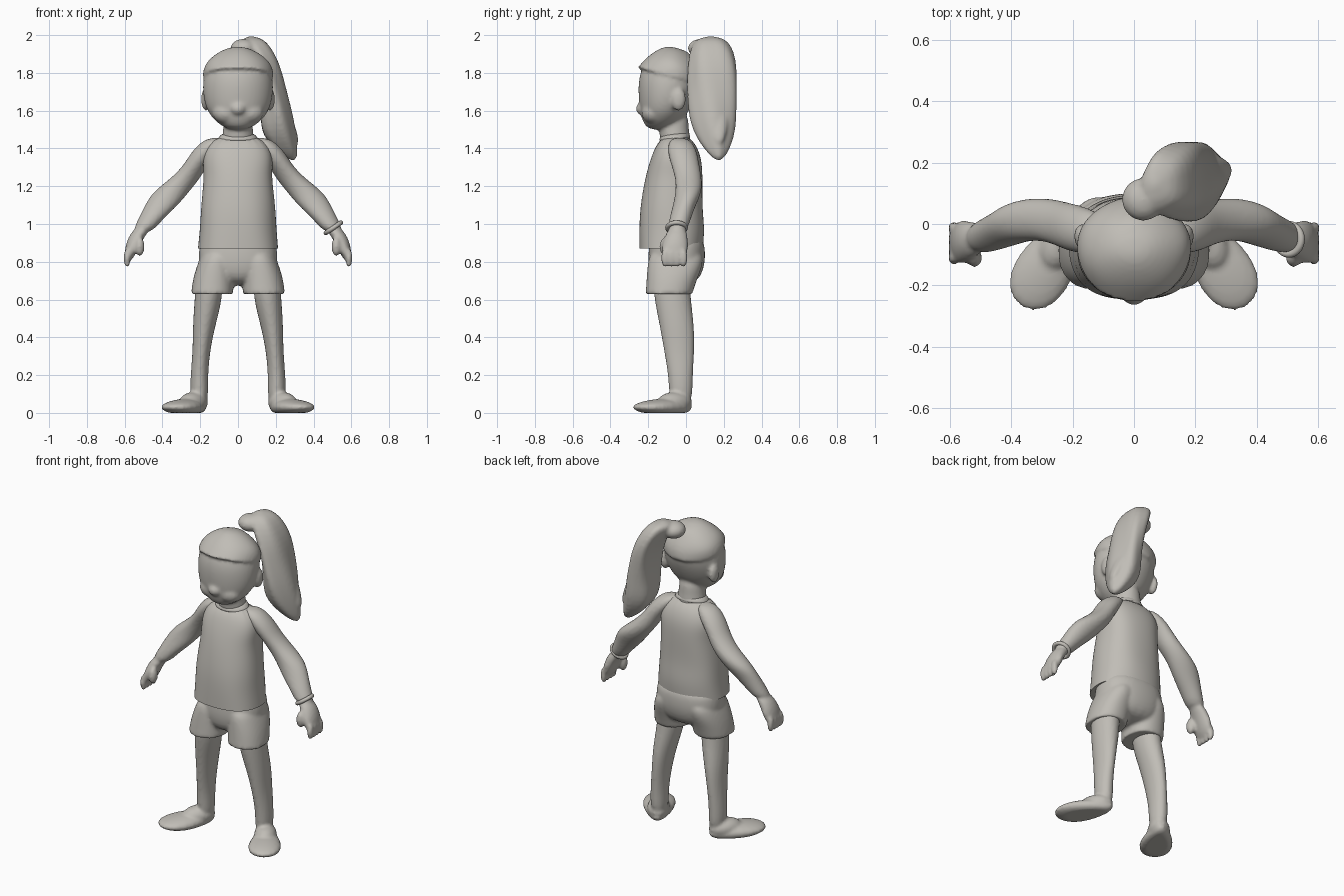
import bpy, bmesh, math
from mathutils import Matrix, Vector

if "Cube" in bpy.data.objects:
    bpy.data.objects.remove(bpy.data.objects["Cube"], do_unlink=True)

# One clay colour for the whole figure
COLOUR = (.53, .51, .47, 1)
clay = bpy.data.materials.new("warm grey clay")
clay.use_nodes = True
clay.diffuse_color = COLOUR
clay.node_tree.nodes["Principled BSDF"].inputs["Base Color"].default_value = COLOUR

SIDES = {"left": 1, "right": -1}
SEGMENTS = 20


def finish(name, bm, side, subdivide):
    """Mirror the mesh when side is negative and add it to the scene, smooth shaded."""
    bmesh.ops.scale(bm, vec=(side, 1, 1), verts=bm.verts)
    bmesh.ops.recalc_face_normals(bm, faces=bm.faces)
    for face in bm.faces:
        face.smooth = True
    mesh = bpy.data.meshes.new(name)
    bm.to_mesh(mesh)
    bm.free()
    mesh.materials.append(clay)
    part = bpy.data.objects.new(name, mesh)
    bpy.context.collection.objects.link(part)
    if subdivide:
        modifier = part.modifiers.new("smooth", 'SUBSURF')
        modifier.levels = modifier.render_levels = 2
    return part


def column(name, bottom, top, outer, front, back, inner=None, side=1,
           hem=False, square=1, tilt=0, ripple=0):
    """Stack evenly spaced rounded slices between the outlines; hem keeps the lower rim crisp."""
    inner = inner or [-x for x in outer]
    bm = bmesh.new()
    crease = bm.edges.layers.float.new("crease_edge")
    rings = []
    for i, (x_out, x_in, y_front, y_back) in enumerate(zip(outer, inner, front, back)):
        z = bottom + (top - bottom) * i / (len(outer) - 1)
        centre = Vector(((x_out + x_in) / 2, (y_front + y_back) / 2, z))
        ring = []
        for k in range(SEGMENTS):
            angle = math.tau * k / SEGMENTS
            c, s = math.cos(angle), math.sin(angle)
            wave = 1 + ripple * math.sin(5 * angle + i)
            dx = math.copysign(abs(c) ** square, c) * (x_out - x_in) / 2 * wave
            dy = math.copysign(abs(s) ** square, s) * (y_back - y_front) / 2 * wave
            ring.append(bm.verts.new(centre + Vector((dx, dy, tilt * dy))))
        rings.append(ring)
    for low, high in zip(rings, rings[1:]):
        for k in range(SEGMENTS):
            bm.faces.new((low[k - 1], low[k], high[k], high[k - 1]))
    base = bm.faces.new(rings[0])
    bm.faces.new(rings[-1])
    if hem:
        for edge in base.edges:
            edge[crease] = 1
            edge.smooth = False
    return finish(name, bm, side, True)


def blob(name, centre, size, side=1, turn=0, taper=0, slope=0):
    """Ellipsoid standing on or above the ground; taper widens and slope lowers its front end."""
    bm = bmesh.new()
    bmesh.ops.create_uvsphere(bm, u_segments=SEGMENTS, v_segments=SEGMENTS, radius=1)
    rotation = Matrix.Rotation(turn, 3, 'Z')
    for v in bm.verts:
        ahead = -v.co.y
        local = Vector((v.co.x * size[0] * (1 + taper * ahead), v.co.y * size[1],
                        v.co.z * size[2] * (1 - slope * ahead)))
        v.co = rotation @ local + Vector(centre)
        v.co.z = max(v.co.z, 0)
    return finish(name, bm, side, False)


def fuse(name, parts, relax=4):
    """Melt overlapping parts into one sculpted skin."""
    bpy.ops.object.select_all(action='DESELECT')
    for part in parts:
        part.select_set(True)
    bpy.context.view_layer.objects.active = parts[0]
    bpy.ops.object.convert(target='MESH')
    bpy.ops.object.join()
    skin = bpy.context.object
    skin.name = name
    remesh = skin.modifiers.new("remesh", 'REMESH')
    remesh.mode = 'VOXEL'
    remesh.voxel_size = .01
    remesh.use_smooth_shade = True
    soften = skin.modifiers.new("soften", 'SMOOTH')
    soften.iterations = relax


# Head with face, neck, ears and a hair cap whose rim forms the hairline
head = [
    column("skull", 1.495, 1.93,
           outer=(.06, .15, .18, .19, .185, .155, .05),
           front=(-.21, -.24, -.25, -.255, -.25, -.22, -.1),
           back=(-.08, 0, .04, .07, .08, .06, 0)),
    column("neck", 1.4, 1.6, outer=(.1, .075, .08), front=(-.14, -.14, -.16),
           back=(.04, .01, .02)),
    column("hair_cap", 1.785, 1.935, outer=(.19, .185, .14, .05),
           front=(-.26, -.22, -.17, -.1), back=(.09, .09, .06, 0),
           tilt=-.25, hem=True, ripple=.015),
    blob("nose", (0, -.23, 1.61), (.04, .035, .035))]
for side in SIDES.values():
    head.append(blob("cheek", (.06, -.175, 1.59), (.075, .06, .06), side))
    head.append(blob("ear", (.17, -.04, 1.66), (.025, .04, .06), side))
fuse("head", head)

# Side ponytail with its gathered root and a loose lock
fuse("ponytail", [
    column("tail", 1.33, 2,
           outer=(.32, .31, .285, .25, .22, .14),
           inner=(.27, .11, .12, .11, .07, -.01),
           front=(.15, .04, .01, .01, .01, .04),
           back=(.2, .26, .27, .275, .275, .22), ripple=.07),
    column("lock", 1.42, 1.65, outer=(.33, .3, .25), inner=(.3, .22, .2),
           front=(.15, .12, .12), back=(.2, .23, .22)),
    blob("root", (.03, .08, 1.93), (.07, .07, .05))])

# Sleeveless shirt with a low collar
column("shirt", .87, 1.475,
       outer=(.215, .205, .2, .19, .18, .195, .12),
       front=(-.25, -.25, -.245, -.23, -.21, -.18, -.13),
       back=(.09, .1, .09, .09, .09, .08, .02), hem=True, square=.85, ripple=.01)
column("collar", 1.44, 1.485, outer=(.12, .1, .08), front=(-.15, -.14, -.13),
       back=(.03, .02, .01), tilt=.1)

# Shorts: seat and wide leg openings
shorts = [column("seat", .67, .95, outer=(.13, .215, .21, .195),
                 front=(-.17, -.205, -.2, -.19), back=(.05, .1, .105, .09), square=.85)]
for side in SIDES.values():
    shorts.append(column("leg_opening", .63, .87, side=side,
                         outer=(.25, .24, .215, .18), inner=(.025, .02, .02, .02),
                         front=(-.215, -.21, -.205, -.19), back=(.035, .06, .095, .09),
                         hem=True, square=.9))
fuse("shorts", shorts)

for tag, side in SIDES.items():
    # Bare leg and a foot turned outwards
    fuse(tag + "_leg", [
        column("shin_and_thigh", .03, .75, side=side,
               outer=(.25, .255, .24, .24, .23, .22),
               inner=(.155, .16, .15, .12, .08, .08),
               front=(-.09, -.09, -.115, -.14, -.17, -.18),
               back=(.035, .035, .045, .045, .025, .02)),
        blob("sole", (.275, -.12, .03), (.09, .175, .045), side,
             turn=.55, taper=.35, slope=.15),
        blob("instep", (.235, -.06, .055), (.065, .1, .055), side, turn=.55)], relax=2)

    # Arm and hand with fingers and thumb
    arm = [
        column("sleeve_to_wrist", .95, 1.46, side=side,
               outer=(.565, .53, .495, .455, .355, .285, .245, .17),
               inner=(.46, .4, .32, .26, .2, .16, .1, .05),
               front=(-.1, -.09, -.07, -.055, -.055, -.08, -.1, -.09),
               back=(0, .025, .05, .085, .085, .07, .06, .02)),
        column("palm", .8, .99, side=side,
               outer=(.605, .6, .585, .54), inner=(.565, .53, .5, .45),
               front=(-.12, -.135, -.115, -.09), back=(-.01, .015, .01, 0)),
        blob("thumb", (.52, -.11, .88), (.025, .03, .05), side)]
    for i in range(4):
        arm.append(blob("finger", (.587, -.11 + i * .032, .82), (.018, .022, .05), side))
    fuse(tag + "_arm", arm, relax=2)

# Bracelet on one wrist
bpy.ops.mesh.primitive_torus_add(location=(.505, -.05, .98), rotation=(0, -.6, 0),
                                 major_radius=.048, minor_radius=.012)
bracelet = bpy.context.object
bracelet.name = "left_bracelet"
bracelet.data.materials.append(clay)
bpy.ops.object.shade_smooth()
